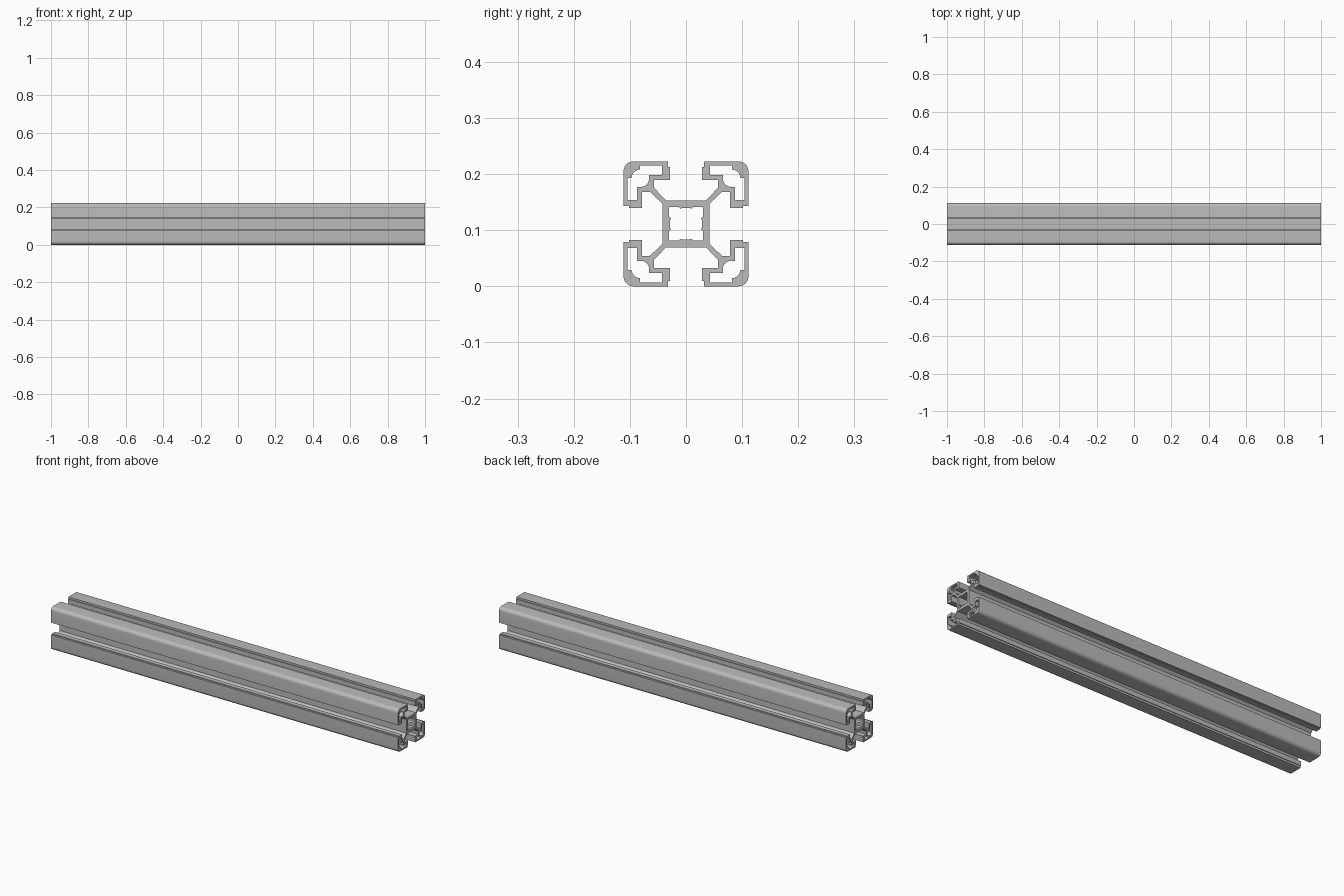
import bpy
import bmesh
import math

cube = bpy.data.objects.get("Cube")
if cube:
    bpy.data.objects.remove(cube, do_unlink=True)

HALF = 62.5               # half the section width, in drawing units
UNIT = 0.1113 / HALF      # drawing unit to model unit


def arc(cx, cy, r, start, end, steps):
    return [(cx + r * math.cos(math.radians(start + (end - start) * i / steps)),
             cy + r * math.sin(math.radians(start + (end - start) * i / steps)))
            for i in range(steps + 1)]


def with_diagonal_mirror(points):
    return points + [(y, x) for x, y in reversed(points)]


def turn(points, quarter):
    for _ in range(quarter):
        points = [(y, -x) for x, y in points]
    return points


def four_turns(points):
    return [p for q in range(4) for p in turn(points, q)]


# Outer outline: arm, slot lip and half the rounded corner, mirrored and repeated
R = 10
arm_and_lip = [(20, 23.5), (32, 36), (32, 44), (16, 44), (16, 57), (18, 57), (18, HALF)]
corner = arc(HALF - R, HALF - R, R, 90, 52.5, 3)
outline = four_turns(with_diagonal_mirror(arm_and_lip + corner))

# Hollow chamber in each corner, with a round channel through its middle
chamber = (
    [(24, 49), (24, 58.5), (46, 58.5)]
    + arc(45.5, 45.5, 9, 87, 3, 6)
    + [(58.5, 46), (58.5, 24), (49, 24), (49, 37)]
    + arc(45, 45, 8, 270, 180, 6)
    + [(37, 49)]
)

# Square bore with a shallow grooved rib on each side
bore = four_turns([(-7, 16.8), (-5.5, 14.8), (-4, 15.8), (4, 15.8),
                   (5.5, 14.8), (7, 16.8), (16.8, 16.8)])

# Fill the section at one end and extrude it along the length
bm = bmesh.new()
edges = []
for loop in [outline, bore] + [turn(chamber, q) for q in range(4)]:
    verts = [bm.verts.new((-1, y * UNIT, (z + HALF) * UNIT)) for y, z in loop]
    edges += [bm.edges.new((v, verts[i - 1])) for i, v in enumerate(verts)]
bmesh.ops.triangle_fill(bm, edges=edges, use_beauty=True, normal=(1, 0, 0))
result = bmesh.ops.extrude_face_region(bm, geom=bm.faces[:], use_keep_orig=True)
moved = [g for g in result["geom"] if isinstance(g, bmesh.types.BMVert)]
bmesh.ops.translate(bm, verts=moved, vec=(2, 0, 0))
bmesh.ops.recalc_face_normals(bm, faces=bm.faces[:])
mesh = bpy.data.meshes.new("slotted_rail")
bm.to_mesh(mesh)
bm.free()

# Plain metal grey
grey = bpy.data.materials.new("aluminium_grey")
grey.use_nodes = True
colour = (0.5, 0.5, 0.5, 1)
grey.diffuse_color = colour
grey.node_tree.nodes["Principled BSDF"].inputs["Base Color"].default_value = colour
mesh.materials.append(grey)

rail = bpy.data.objects.new("slotted_rail", mesh)
bpy.context.collection.objects.link(rail)
bpy.context.view_layer.objects.active = rail
rail.select_set(True)
bpy.ops.object.shade_smooth_by_angle(angle=math.radians(30))
